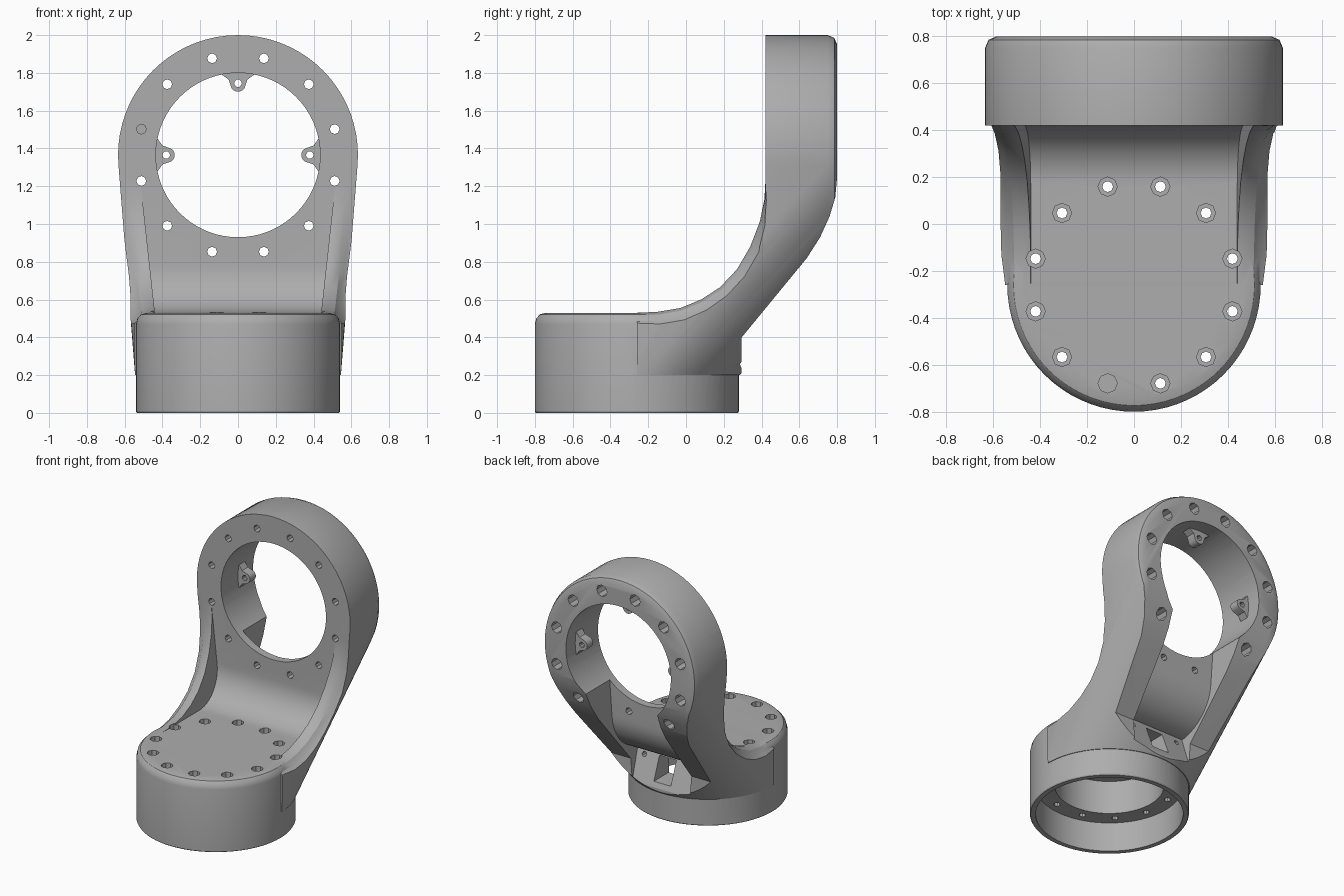
import bpy, bmesh
from math import sin, cos, pi, radians
from mathutils import Vector

if "Cube" in bpy.data.objects:
    bpy.data.objects.remove(bpy.data.objects["Cube"])

grey = bpy.data.materials.new("cast_grey")
grey.use_nodes = True
colour = (0.42, 0.42, 0.42, 1)
grey.diffuse_color = colour
grey.node_tree.nodes["Principled BSDF"].inputs["Base Color"].default_value = colour

BASE_Y, RING_Z = -0.26, 1.365


def make(name, bm):
    bmesh.ops.recalc_face_normals(bm, faces=bm.faces)
    mesh = bpy.data.meshes.new(name)
    bm.to_mesh(mesh)
    bm.free()
    mesh.materials.append(grey)
    ob = bpy.data.objects.new(name, mesh)
    bpy.context.collection.objects.link(ob)
    return ob


def add_loft(bm, loops):
    """Skin a row of equal loops and cap both ends."""
    rows = [[bm.verts.new(p) for p in loop] for loop in loops]
    n = len(rows[0])
    for a, b in zip(rows, rows[1:]):
        for i in range(n):
            j = (i + 1) % n
            bm.faces.new((a[i], a[j], b[j], b[i]))
    bm.faces.new(rows[0])
    bm.faces.new(rows[-1])


def loft(name, *solids):
    bm = bmesh.new()
    for loops in solids:
        add_loft(bm, loops)
    return make(name, bm)


def upright(rings, x=0, y=BASE_Y, n=72):
    """Circles (radius, z) round a vertical axis."""
    return [[(x + r * cos(2 * pi * i / n), y + r * sin(2 * pi * i / n), z)
             for i in range(n)] for r, z in rings]


def level(rings, x=0, z=RING_Z, n=72):
    """Circles (radius, y) round a front-to-back axis."""
    return [[(x + r * cos(2 * pi * i / n), y, z + r * sin(2 * pi * i / n))
             for i in range(n)] for r, y in rings]


def tapered(points, half):
    """Side outline (y, z) extruded across x, half(z) wide each way."""
    return [[(s * half(z), y, z) for y, z in points] for s in (-1, 1)]


def arc(r, a0, a1, n=12, cy=0.17, cz=0.78):
    angles = [radians(a0 + (a1 - a0) * i / n) for i in range(n + 1)]
    return [(cy + r * cos(a), cz + r * sin(a)) for a in angles]


def combine(ob, other, operation="DIFFERENCE"):
    mod = ob.modifiers.new(operation.lower(), "BOOLEAN")
    mod.operation, mod.object, mod.solver = operation, other, "EXACT"
    bpy.context.view_layer.objects.active = ob
    bpy.ops.object.modifier_apply(modifier=mod.name)
    bpy.data.objects.remove(other)


# Arm and ring: hull of the two round ends, trimmed by the side outline
bm = bmesh.new()
ends = upright([(0.545, 0.2), (0.545, 0.5)]) + level(
    [(0.635, 0.42), (0.635, 0.75), (0.62, 0.785), (0.585, 0.8)])
for loop in ends:
    for p in loop:
        bm.verts.new(p)
hull = bmesh.ops.convex_hull(bm, input=bm.verts[:])
loose = {v for v in hull["geom_interior"] + hull["geom_unused"]
         if isinstance(v, bmesh.types.BMVert) and not v.link_faces}
bmesh.ops.delete(bm, geom=list(loose), context="VERTS")
body = make("link_body", bm)

front = [(-0.26, 0.53), (-0.15, 0.535), (-0.03, 0.555), (0.08, 0.6), (0.18, 0.665),
         (0.27, 0.76), (0.34, 0.88), (0.39, 1.01), (0.415, 1.13)]
back = [(0.42, 1.22), (0.42, 2.1), (0.9, 2.1), (0.8, 1.25), (0.79, 1.14), (0.76, 1.04),
        (0.71, 0.93), (0.64, 0.82), (0.295, 0.4), (0.295, 0.1), (-0.26, 0.1)]


def outline(f, drop):
    pts = []
    for i, (y, z) in enumerate(front):
        a = i / len(front) * pi / 2
        d = drop * min(1, (1.2 - z) * 3)
        pts.append((y + d * sin(a), z - d * cos(a)))
    return [(f * (0.545 + 0.113 * (z - 0.53)), y, z) for y, z in pts + back]


rows = [(0.86, 0), (0.94, 0.015), (0.99, 0.045), (1.15, 0.1)]
trim = loft("arm_trim", [outline(-f, d) for f, d in reversed(rows)]
            + [outline(f, d) for f, d in rows])
combine(body, trim, "INTERSECT")

# Round base with a softened top edge
base = loft("base", upright([(0.535, 0), (0.54, 0.008), (0.54, 0.47), (0.533, 0.5),
                             (0.513, 0.522), (0.48, 0.53)]))
combine(body, base, "UNION")

# Recess between the two side lips
recess = [(-0.3, 0.53)] + arc(0.25, -90, 0) + [(0.42, 1.3), (-0.3, 1.3)]
combine(body, loft("recess", tapered(recess, lambda z: 0.44 + 0.11 * (z - 0.53))))

# Open channel behind the arm, ending in a sloping plate
channel = [(0.32, 0.17), (0.2, 0.475)] + arc(0.31, -80, 0) + [
    (0.48, 1.2), (1.0, 1.2), (1.0, 0.17)]
combine(body, loft("channel", tapered(channel, lambda z: 0.24 + 0.07 * (z - 0.25))))

# Bores, and the window from the plate into the base
combine(body, loft("ring_bore", level([(0.435, 0.3), (0.435, 0.9)])))
combine(body, loft("base_bore", upright([(0.5, -0.1), (0.5, 0.22)])))
combine(body, loft("base_pocket", upright([(0.37, 0.1), (0.37, 0.47)])))
window = [(0.0, 0.27), (0.4, 0.27), (0.4, 0.44), (0.0, 0.44)]
combine(body, loft("window", tapered(window, lambda z: 0.07)))

# Bolt circles: a narrow through hole and a wide counterbore each
turns = [radians(15 + 30 * i) for i in range(12)]
base_spots = [(0.434 * cos(a), BASE_Y + 0.434 * sin(a)) for a in turns]
ring_spots = [(0.53 * cos(a), RING_Z + 0.53 * sin(a)) for a in turns]
combine(body, loft("base_holes", *[upright([(0.023, 0.1), (0.023, 0.9)], x, y, 8)
                                   for x, y in base_spots]))
combine(body, loft("base_counterbores", *[upright([(0.041, 0.3), (0.041, 0.75)], x, y, 8)
                                          for x, y in base_spots]))
combine(body, loft("ring_holes", *[level([(0.026, 0.3), (0.026, 0.9)], x, z, 8)
                                   for x, z in ring_spots]))
combine(body, loft("ring_counterbores", *[level([(0.043, 0.52), (0.043, 0.9)], x, z, 8)
                                          for x, z in ring_spots]))
combine(body, loft("plate_holes", *[level([(0.018, 0.15), (0.018, 0.4)], x, 0.42, 8)
                                    for x in (-0.19, 0.19)]))

# Three drilled lugs inside the ring
tip = [(0.375 + 0.04 * cos(a), 0.04 * sin(a)) for a in
       [radians(120 + 20 * i) for i in range(7)]]
shape = [(0.45, 0.095), (0.425, 0.085), (0.4, 0.05)] + tip + [
    (0.4, -0.05), (0.425, -0.085), (0.45, -0.095)]
parts = [body]
for name, a in (("left_lug", 0), ("top_lug", pi / 2), ("right_lug", pi)):
    lug = loft(name, [[(u * cos(a) - v * sin(a), y, RING_Z + u * sin(a) + v * cos(a))
                       for u, v in shape] for y in (0.62, 0.69)])
    combine(lug, loft("lug_hole", level([(0.02, 0.5), (0.02, 0.8)],
                                        0.38 * cos(a), RING_Z + 0.38 * sin(a), 10)))
    parts.append(lug)

# Smooth the curves, keep the edges crisp
for ob in bpy.context.view_layer.objects:
    ob.select_set(ob in parts)
bpy.context.view_layer.objects.active = body
bpy.ops.object.shade_smooth_by_angle(angle=radians(30))
